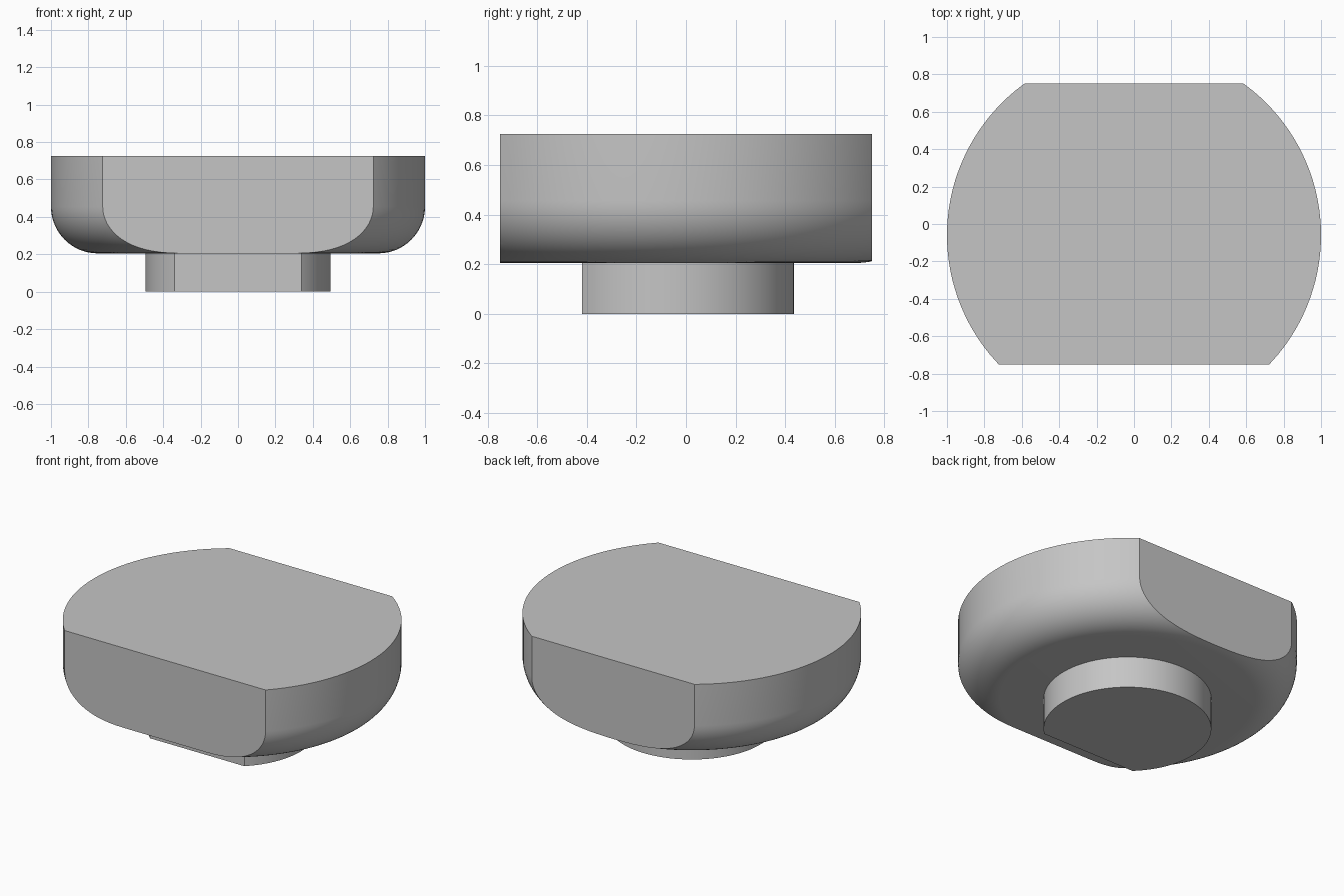
import bpy
import bmesh
from math import sin, cos, pi, radians
from mathutils import Vector

if "Cube" in bpy.data.objects:
    bpy.data.objects.remove(bpy.data.objects["Cube"], do_unlink=True)

AXIS_Y = -0.06   # shared axis of the round parts
SIDES = 128

grey = bpy.data.materials.new("plain grey")
grey.use_nodes = True
colour = (0.56, 0.56, 0.56, 1)
grey.diffuse_color = colour
grey.node_tree.nodes["Principled BSDF"].inputs["Base Color"].default_value = colour


def turned_part(name, profile, flats):
    """Turn a (radius, height) profile, then cut flats given as (y, side)."""
    bm = bmesh.new()
    rings = [[bm.verts.new((r * cos(2 * pi * i / SIDES),
                            AXIS_Y + r * sin(2 * pi * i / SIDES), z))
              for i in range(SIDES)] for r, z in profile]
    for low, high in zip(rings, rings[1:]):
        for i in range(SIDES):
            j = (i + 1) % SIDES
            bm.faces.new((low[i], low[j], high[j], high[i]))
    bm.faces.new(rings[0][::-1])
    bm.faces.new(rings[-1])

    # Slice each flat and close the opening
    for y, side in flats:
        cut = bmesh.ops.bisect_plane(
            bm, geom=bm.verts[:] + bm.edges[:] + bm.faces[:],
            plane_co=Vector((0, y, 0)), plane_no=Vector((0, side, 0)),
            clear_outer=True)
        rim = [e for e in cut["geom_cut"] if isinstance(e, bmesh.types.BMEdge)]
        bmesh.ops.contextual_create(bm, geom=rim)
    bmesh.ops.recalc_face_normals(bm, faces=bm.faces[:])

    mesh = bpy.data.meshes.new(name)
    bm.to_mesh(mesh)
    bm.free()
    mesh.materials.append(grey)
    obj = bpy.data.objects.new(name, mesh)
    bpy.context.collection.objects.link(obj)
    bpy.ops.object.select_all(action='DESELECT')
    obj.select_set(True)
    bpy.context.view_layer.objects.active = obj
    bpy.ops.object.shade_smooth_by_angle(angle=radians(25))
    return obj


# Wide head with a rounded lower edge and flats at front and back
FILLET, BASE, TOP = 0.25, 0.205, 0.725
steps = 16
head_profile = [(1 - FILLET + FILLET * sin(a), BASE + FILLET * (1 - cos(a)))
                for a in (pi / 2 * k / steps for k in range(steps + 1))]
head_profile.append((1, TOP))
turned_part("head", head_profile, [(-0.75, -1), (0.75, 1)])

# Short stem underneath with one flat at the front
turned_part("stem", [(0.495, 0), (0.495, BASE + 0.02)], [(-0.42, -1)])
